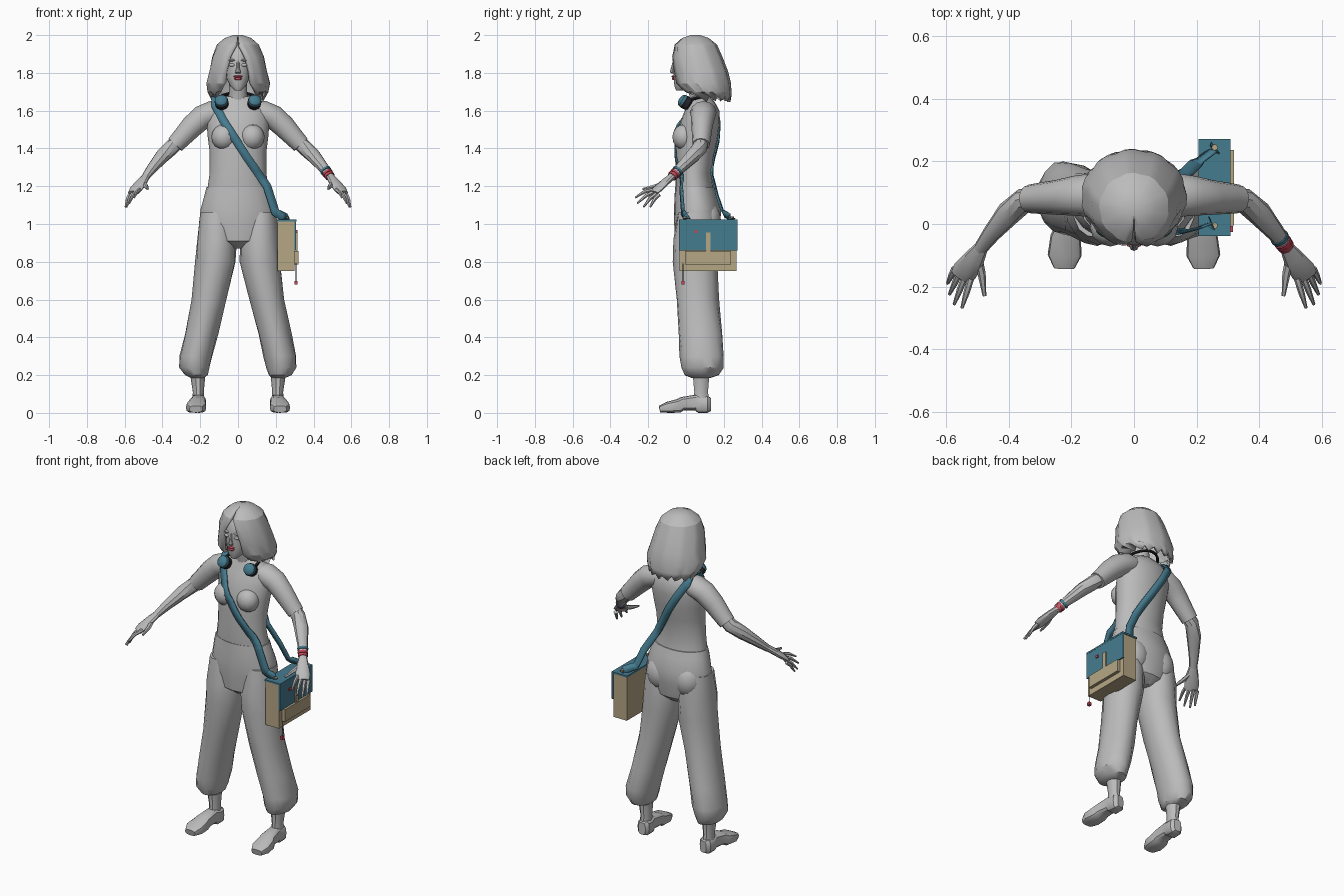
import bpy, bmesh
from math import sin, cos, pi, radians
from mathutils import Vector
from mathutils.bvhtree import BVHTree

cube = bpy.data.objects.get("Cube")
if cube:
    bpy.data.objects.remove(cube, do_unlink=True)


def material(name, rgb):
    m = bpy.data.materials.new(name)
    m.use_nodes = True
    m.diffuse_color = (*rgb, 1)
    m.node_tree.nodes["Principled BSDF"].inputs["Base Color"].default_value = (*rgb, 1)
    return m


GREY = material("plain grey", (0.5, 0.5, 0.5))
TEAL = material("teal", (0.06, 0.2, 0.275))
TAN = material("tan", (0.46, 0.38, 0.235))
RED = material("red", (0.55, 0.065, 0.1))
DARK = material("dark", (0.02, 0.02, 0.025))
Z = Vector((0, 0, 1))


def finish(name, bm, mat, angle=35):
    bmesh.ops.recalc_face_normals(bm, faces=bm.faces)
    me = bpy.data.meshes.new(name)
    bm.to_mesh(me)
    bm.free()
    me.materials.append(mat)
    ob = bpy.data.objects.new(name, me)
    bpy.context.collection.objects.link(ob)
    bpy.ops.object.select_all(action="DESELECT")
    ob.select_set(True)
    bpy.context.view_layer.objects.active = ob
    bpy.ops.object.shade_smooth_by_angle(angle=radians(angle))
    return ob


def skin(bm, rings, closed=True):
    for a, b in zip(rings, rings[1:]):
        n = len(a)
        for i in range(n if closed else n - 1):
            j = (i + 1) % n
            bm.faces.new((a[i], a[j], b[j], b[i]))


def loft(name, stations, mat, n=14, side=1, along=False, square=1.0, fold=0.0):
    """Skin elliptical rings (x, y, z, rx, ry); along=True turns them to the path."""
    bm = bmesh.new()
    centres = [Vector((s[0] * side, s[1], s[2])) for s in stations]
    rings = []
    for k, (c, s) in enumerate(zip(centres, stations)):
        u, v = Vector((1, 0, 0)), Vector((0, 1, 0))
        if along:
            t = (centres[min(k + 1, len(centres) - 1)] - centres[max(k - 1, 0)]).normalized()
            u = t.cross(Z).normalized()
            v = u.cross(t)
        ring = []
        for i in range(n):
            a = 2 * pi * i / n
            ca, sa = cos(a), sin(a)
            f = 1 + fold * sin(5 * a + 2 * k)
            du = abs(ca) ** square * (1 if ca > 0 else -1) * s[3] * f
            dv = abs(sa) ** square * (1 if sa > 0 else -1) * s[4] * f
            ring.append(bm.verts.new(c + u * du + v * dv))
        rings.append(ring)
    skin(bm, rings)
    bm.faces.new(rings[0])
    bm.faces.new(rings[-1])
    return finish(name, bm, mat)


def ball(name, centre, radii, mat, segs=12):
    bm = bmesh.new()
    bmesh.ops.create_uvsphere(bm, u_segments=segs, v_segments=8, radius=1)
    bmesh.ops.scale(bm, vec=radii, verts=bm.verts)
    bmesh.ops.translate(bm, vec=centre, verts=bm.verts)
    return finish(name, bm, mat)


def box(name, lo, hi, mat):
    lo, hi = Vector(lo), Vector(hi)
    bm = bmesh.new()
    bmesh.ops.create_cube(bm, size=1)
    bmesh.ops.scale(bm, vec=hi - lo, verts=bm.verts)
    bmesh.ops.translate(bm, vec=(lo + hi) / 2, verts=bm.verts)
    return finish(name, bm, mat)


def tube(name, points, r, mat, n=8):
    return loft(name, [(*p, r, r) for p in points], mat, n, along=True)


# Torso, neck and hips
body = [loft("torso", [
    (0, .05, 1.13, .17, .1), (0, .045, 1.2, .16, .1), (0, .04, 1.27, .15, .094),
    (0, .05, 1.38, .15, .105), (0, .06, 1.46, .16, .11), (0, .075, 1.54, .167, .105),
    (0, .085, 1.6, .16, .092), (0, .085, 1.645, .125, .068), (0, .075, 1.675, .06, .05)],
    GREY, 20)]
loft("neck", [(0, .075, 1.64, .055, .052), (0, .06, 1.7, .047, .047),
              (0, .05, 1.78, .05, .05)], GREY)
body.append(loft("trouser_hips", [
    (0, .06, .87, .04, .06), (0, .055, .91, .15, .11), (0, .06, 1.0, .205, .122),
    (0, .06, 1.08, .197, .125), (0, .052, 1.15, .18, .112), (0, .047, 1.195, .166, .104)],
    GREY, 20, fold=.012))

for side, tag in ((1, "left"), (-1, "right")):
    # Trouser leg gathered at the ankle
    loft(tag + "_trouser_leg", [
        (.115, .055, 1.06, .085, .1), (.113, .053, .92, .105, .118), (.118, .05, .8, .107, .118),
        (.153, .06, .6, .092, .112), (.194, .077, .42, .088, .115), (.222, .085, .3, .087, .117),
        (.23, .085, .24, .08, .112), (.222, .083, .2, .06, .09), (.215, .08, .185, .035, .05)],
        GREY, 16, side, fold=.03)
    ball(tag + "_buttock", (.09 * side, .11, 1.02), (.085, .075, .1), GREY)
    body.append(ball(tag + "_chest", (.075 * side, -.01, 1.46), (.066, .062, .068), GREY))
    # Ankle and shoe
    loft(tag + "_ankle", [(.21, .08, .05, .034, .05), (.21, .08, .11, .029, .038),
                          (.213, .08, .2, .04, .046)], GREY, 10, side)
    loft(tag + "_shoe", [
        (.205, .13, .045, .022, .036), (.207, .112, .045, .038, .045),
        (.208, .07, .045, .04, .045), (.21, .05, .055, .037, .042),
        (.214, -.02, .048, .044, .036), (.218, -.04, .037, .049, .037),
        (.222, -.1, .029, .054, .029), (.223, -.14, .02, .034, .018)],
        GREY, 12, side, along=True, square=.6)
    # Sleeve, forearm and hand
    body.append(loft(tag + "_sleeve", [
        (.08, .09, 1.6, .06, .05), (.13, .092, 1.59, .07, .064), (.19, .09, 1.565, .064, .064),
        (.245, .085, 1.515, .056, .06), (.3, .082, 1.455, .05, .052),
        (.333, .08, 1.42, .046, .048)], GREY, 12, side, along=True))
    loft(tag + "_forearm", [
        (.3, .082, 1.455, .038, .04), (.352, .075, 1.405, .04, .041),
        (.4, .035, 1.36, .04, .038), (.455, -.03, 1.295, .029, .028),
        (.492, -.08, 1.245, .022, .02)], GREY, 10, side, along=True)
    loft(tag + "_palm", [
        (.485, -.07, 1.255, .021, .018), (.51, -.11, 1.222, .034, .019),
        (.54, -.15, 1.185, .041, .017), (.553, -.17, 1.165, .036, .012)],
        GREY, 10, side, along=True)
    for i, tip in enumerate(((.55, -.268, 1.14), (.575, -.257, 1.11),
                             (.59, -.225, 1.09), (.596, -.19, 1.09))):
        root = Vector((.522 + .017 * i, -.175 + .011 * i, 1.18 - .008 * i))
        tip = Vector(tip)
        mid = (root + tip) / 2 + Vector((0, 0, .01))
        loft(f"{tag}_finger_{i + 1}", [(*root, .011, .011), (*mid, .01, .01), (*tip, .005, .005)],
             GREY, 6, side, along=True)
    loft(tag + "_thumb", [(.5, -.1, 1.225, .014, .012), (.487, -.16, 1.2, .013, .012),
                          (.478, -.23, 1.185, .006, .006)], GREY, 6, side, along=True)
    # Eyelid, brow and headphone cup
    ball(tag + "_eyelid", (.031 * side, -.057, 1.842), (.018, .01, .009), GREY)
    ball(tag + "_brow", (.032 * side, -.058, 1.867), (.024, .011, .006), GREY)
    axis = Vector((.1 * side, -.8, .5)).normalized()
    hub = Vector((.087 * side, -.005, 1.645))
    loft(tag + "_ear_cushion", [(*(hub + axis * d), r, r) for d, r in
                                ((-.03, .026), (-.022, .035), (.006, .037), (.012, .033))],
         DARK, 14, along=True)
    loft(tag + "_ear_cap", [(*(hub + axis * d), r, r) for d, r in
                            ((.008, .035), (.022, .033), (.032, .022), (.035, .008))],
         TEAL, 14, along=True)

tube("headphone_band", [(.1 * cos(pi * i / 10), .03 + .125 * sin(pi * i / 10),
                         1.66 + .035 * sin(pi * i / 10)) for i in range(11)], .008, DARK)

# Head and face
loft("head", [(0, -.035, 1.708, .018, .018), (0, -.02, 1.73, .042, .042),
              (0, .003, 1.775, .062, .07), (0, .02, 1.83, .074, .088),
              (0, .03, 1.88, .08, .098), (0, .04, 1.94, .078, .085),
              (0, .045, 1.975, .04, .045)], GREY, 18)
loft("nose", [(0, -.066, 1.797, .013, .008), (0, -.072, 1.805, .015, .014),
              (0, -.07, 1.825, .009, .01), (0, -.063, 1.865, .007, .006)], GREY, 8)
ball("upper_lip", (0, -.066, 1.781), (.024, .01, .006), RED)
ball("lower_lip", (0, -.064, 1.769), (.02, .011, .008), RED)

# Bobbed hair: rings left open over the face, ridged into locks
bm = bmesh.new()
rings = []
for k, (z, gap, rx, ry, cy) in enumerate((
        (2.0, .02, .025, .025, .05), (1.985, .03, .07, .07, .05), (1.95, .06, .112, .112, .052),
        (1.885, .3, .138, .136, .057), (1.81, .42, .153, .149, .073), (1.745, .42, .17, .152, .087),
        (1.7, .6, .162, .135, .105), (1.665, .95, .135, .1, .14))):
    ring = []
    for i in range(29):
        a = gap + (2 * pi - 2 * gap) * i / 28
        f = 1 - (.035 if i % 3 == 1 and k > 1 else 0)
        drop = .018 * sin(i * 2.3) if k == 7 else 0
        ring.append(bm.verts.new((rx * f * sin(a), cy - ry * f * cos(a), z + drop)))
    rings.append(ring)
skin(bm, rings, closed=False)
bm.faces.new(rings[0])
hair = finish("hair", bm, GREY, 25)
solid = hair.modifiers.new("thickness", "SOLIDIFY")
solid.thickness = .018
solid.offset = -1

# Shoulder strap, laid against the body
bm = bmesh.new()
for ob in body:
    bm.from_mesh(ob.data)
surface = BVHTree.FromBMesh(bm)
bm.free()


def drape(path, sign, steps=6):
    out = []
    for a, b in zip(path, path[1:]):
        for i in range(steps):
            p = Vector(a).lerp(Vector(b), i / steps)
            hit = surface.ray_cast(Vector((p.x, sign, p.z)), Vector((0, -sign, 0)))[0]
            if hit:
                p.y = sign * max(sign * p.y, sign * hit.y + .01)
            out.append((p, Vector((.3 if p.x > .1 else 0, sign, 0))))
    return out + [(Vector(path[-1]), Z)]


front = drape([(-.118, .02, 1.625), (-.08, 0, 1.55), (.05, 0, 1.35), (.155, -.03, 1.2),
               (.2, -.02, 1.06), (.25, 0, 1.032)], -1)
back = drape([(-.115, .16, 1.625), (0, .165, 1.44), (.1, .14, 1.27), (.17, .17, 1.15),
              (.2, .2, 1.06), (.26, .245, 1.032)], 1)
over = [(Vector((-.12, .05, 1.668)), Z), (Vector((-.12, .09, 1.675)), Z),
        (Vector((-.118, .13, 1.665)), Z)]
path = front[::-1] + over + back
bm = bmesh.new()
rows = []
for i, (p, normal) in enumerate(path):
    t = path[min(i + 1, len(path) - 1)][0] - path[max(i - 1, 0)][0]
    w = t.cross(normal).normalized() * .022
    rows.append([bm.verts.new(p + w), bm.verts.new(p - w)])
skin(bm, rows, closed=False)
strap = finish("bag_strap", bm, TEAL)
strap.modifiers.new("thickness", "SOLIDIFY").thickness = .008

# Satchel with flap, pocket, tab and charm
box("bag_body", (.21, -.035, .75), (.3, .267, 1.016), TAN)
box("bag_flap_top", (.206, -.038, 1.014), (.309, .272, 1.024), TEAL)
box("bag_flap_side", (.299, -.038, .86), (.308, .272, 1.016), TEAL)
box("bag_pocket", (.3, -.005, .785), (.319, .237, .858), TAN)
box("bag_tab", (.306, .105, .855), (.315, .13, .955), TAN)
box("bag_badge", (.306, .045, .952), (.314, .062, .967), RED)
for i, y in enumerate((-.005, .245)):
    loft(f"bag_grommet_{i + 1}", [(.258, y, 1.03, .01, .01), (.258, y, 1.039, .01, .01)], TAN, 8)
loft("charm_cord", [(.307, -.016, .69, .002, .002), (.307, -.016, .79, .002, .002)], DARK, 6)
box("charm", (.298, -.025, .681), (.316, -.007, .699), RED)

# Bracelets on the left wrist
wrist, elbow = Vector((.492, -.08, 1.245)), Vector((.455, -.03, 1.295))
for i, (mat, d) in enumerate(((RED, .12), (RED, .33), (TEAL, .62))):
    c, e = wrist.lerp(elbow, d), wrist.lerp(elbow, d + .16)
    r = .026 + .006 * d
    loft(f"bracelet_{i + 1}", [(*c, r, r), (*e, r + .001, r + .001)], mat, 12, along=True)
